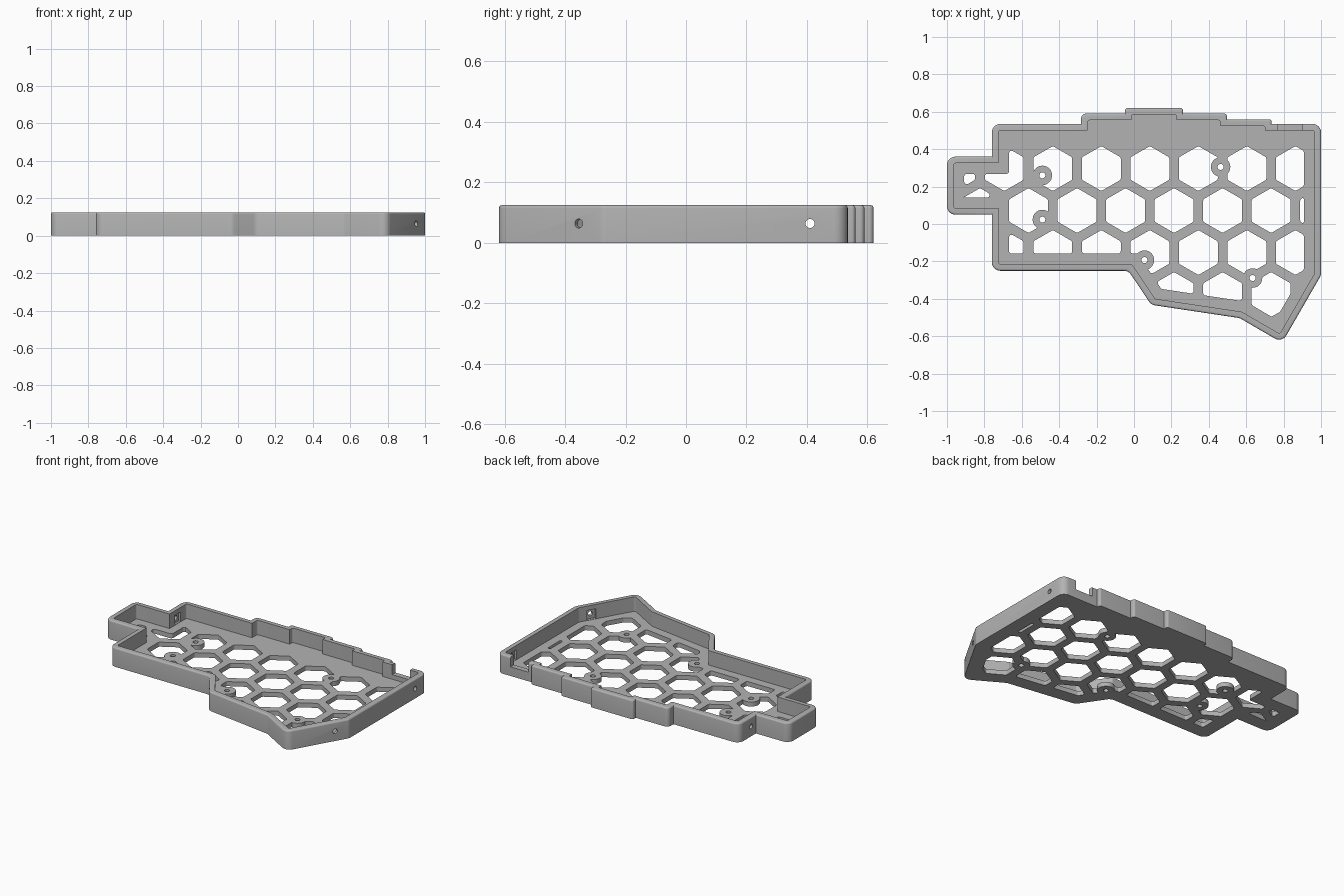
import bpy, bmesh, math
from mathutils import Vector, Matrix

if "Cube" in bpy.data.objects:
    bpy.data.objects.remove(bpy.data.objects["Cube"])

HEIGHT, FLOOR, WALL, RIM = 0.125, 0.03, 0.035, 0.01

# Outer case outline, counter-clockwise, before corner rounding
OUTLINE = [Vector(p) for p in [
    (-1, .05), (-.76, .05), (-.76, -.25), (-.03, -.25), (.092, -.432),
    (.565, -.503), (.792, -.635), (1, -.274), (1, .535), (.735, .535),
    (.735, .56), (.497, .56), (.497, .59), (.262, .59), (.262, .62),
    (-.048, .62), (-.048, .59), (-.283, .59), (-.283, .535),
    (-.76, .535), (-.76, .36), (-1, .36)]]
SCREWS = [(-.49, .26), (-.49, .024), (.463, .305), (.056, -.193), (.634, -.289)]


def inset(poly, d):
    """Mitred inward offset."""
    out = []
    for i, p in enumerate(poly):
        e = (p - poly[i - 1]).normalized()
        f = (poly[(i + 1) % len(poly)] - p).normalized()
        n, m = Vector((-e.y, e.x)), Vector((-f.y, f.x))
        out.append(p + (n + m) * (d / (1 + n.dot(m))))
    return out


def rounded(poly, r, keep_inner=False, n=6):
    """Round corners; keep_inner leaves square inner corners sharp."""
    out = []
    for i, p in enumerate(poly):
        a, b = poly[i - 1] - p, poly[(i + 1) % len(poly)] - p
        u, v = a.normalized(), b.normalized()
        turn = math.acos(max(-1, min(1, -u.dot(v))))
        sign = 1 if -(u.x * v.y - u.y * v.x) > 0 else -1
        if turn < .3 or (keep_inner and sign < 0 and turn > 1.4):
            out.append(p.copy())
            continue
        t = min(r * math.tan(turn / 2), .48 * a.length, .48 * b.length)
        c = p + (u + v).normalized() * (t / math.sin(turn / 2))
        s = p + u * t - c
        out += [c + Matrix.Rotation(sign * turn * k / n, 2) @ s for k in range(n + 1)]
    return out


def loft(bm, rings):
    """Closed solid through (polygon, z) rings."""
    loops = [[bm.verts.new((p.x, p.y, z)) for p in poly] for poly, z in rings]
    bm.faces.new(loops[0][::-1])
    bm.faces.new(loops[-1])
    n = len(loops[0])
    for lo, hi in zip(loops, loops[1:]):
        for i in range(n):
            j = (i + 1) % n
            bm.faces.new((lo[i], lo[j], hi[j], hi[i]))


def make(name, bm):
    bmesh.ops.recalc_face_normals(bm, faces=bm.faces)
    me = bpy.data.meshes.new(name)
    bm.to_mesh(me)
    bm.free()
    ob = bpy.data.objects.new(name, me)
    bpy.context.collection.objects.link(ob)
    return ob


def solid(name, prisms):
    bm = bmesh.new()
    for rings in prisms:
        loft(bm, rings)
    return make(name, bm)


def boolean(ob, cutter, op='DIFFERENCE'):
    mod = ob.modifiers.new("cut", 'BOOLEAN')
    mod.object, mod.operation, mod.solver = cutter, op, 'EXACT'
    bpy.context.view_layer.objects.active = ob
    bpy.ops.object.modifier_apply(modifier=mod.name)
    bpy.data.objects.remove(cutter)


def ngon(x, y, r, n, start=0):
    return [Vector((x + r * math.cos(start + math.tau * k / n),
                    y + r * math.sin(start + math.tau * k / n))) for k in range(n)]


# Tray body with softened outer rim
rings = [(rounded(OUTLINE, .045, True), 0)]
for k in range(5):
    a = math.pi / 2 * k / 4
    d = RIM * (1 - math.cos(a))
    rings.append((rounded(inset(OUTLINE, d), .045 - d, True),
                  HEIGHT - RIM + RIM * math.sin(a)))
case = solid("keyboard_case_tray", [rings])

# Inner cavity
inner = rounded(inset(OUTLINE, WALL), .012, True)
boolean(case, solid("cavity_cutter", [[(inner, FLOOR), (inner, .3)]]))

# Honeycomb pattern, trimmed to the floor border and the screw pads
DX = .2594
hexes = []
for row in range(-1, 4):
    for k in range(-5, 6):
        x = -.045 + DX * k + (DX / 2 if row % 2 else 0)
        y = .072 - .2245 * (row - 0)
        hexes.append(ngon(x, y, .12, 6, math.pi / 6))
comb = solid("honeycomb_cutter", [[(h, 0), (h, 1)] for h in hexes])
border = inset(OUTLINE, .092)
boolean(comb, solid("border_cutter", [[(border, -1), (border, 2)]]), 'INTERSECT')
pads = [ngon(x, y, .052, 32) for x, y in SCREWS]
boolean(comb, solid("pad_cutter", [[(p, -1), (p, 2)] for p in pads]))

# Re-build each trimmed cell with rounded corners, then cut the floor
bm = bmesh.new()
bm.from_mesh(comb.data)
bmesh.ops.remove_doubles(bm, verts=bm.verts, dist=.0005)
bmesh.ops.dissolve_limit(bm, angle_limit=.01, verts=bm.verts, edges=bm.edges)
cells = [rounded([v.co.xy for v in f.verts], .014, n=4) for f in bm.faces
         if f.normal.z > .9 and f.calc_area() > .0009]
bm.free()
bpy.data.objects.remove(comb)
boolean(case, solid("floor_cutter", [[(c, -.05), (c, .08)] for c in cells]))

# Screw holes through the pads
holes = [ngon(x, y, .016, 24) for x, y in SCREWS]
boolean(case, solid("screw_cutter", [[(h, -.05), (h, .08)] for h in holes]))

# Side bolt holes with square nut pockets inside the wall
for x, y, ang in [(-.76, .41, math.pi), (1, .41, 0), (.954, -.355, -math.pi / 6)]:
    frame = Matrix.Translation((x, y, .064)) @ Matrix.Rotation(ang, 4, 'Z')
    bm = bmesh.new()
    bmesh.ops.create_cone(bm, cap_ends=True, segments=24, radius1=.015, radius2=.015,
                          depth=.12, matrix=frame @ Matrix.Rotation(math.pi / 2, 4, 'Y'))
    boolean(case, make("bolt_cutter", bm))
    bm = bmesh.new()
    bmesh.ops.create_cube(bm, size=1, matrix=frame @ Matrix.Translation((-.04, 0, 0))
                          @ Matrix.Diagonal((.04, .06, .064, 1)))
    boolean(case, make("nut_cutter", bm))

# Cable notch in the back wall
bm = bmesh.new()
bmesh.ops.create_cube(bm, size=1, matrix=Matrix.Translation((.835, .53, .16))
                      @ Matrix.Diagonal((.13, .1, .2, 1)))
boolean(case, make("notch_cutter", bm))

# Single grey plastic
grey = bpy.data.materials.new("grey_plastic")
grey.diffuse_color = (.45, .45, .45, 1)
grey.use_nodes = True
grey.node_tree.nodes["Principled BSDF"].inputs["Base Color"].default_value = grey.diffuse_color
case.data.materials.clear()
case.data.materials.append(grey)
for p in case.data.polygons:
    p.material_index = 0
bpy.ops.object.select_all(action='DESELECT')
case.select_set(True)
bpy.context.view_layer.objects.active = case
bpy.ops.object.shade_smooth_by_angle(angle=math.radians(30))
